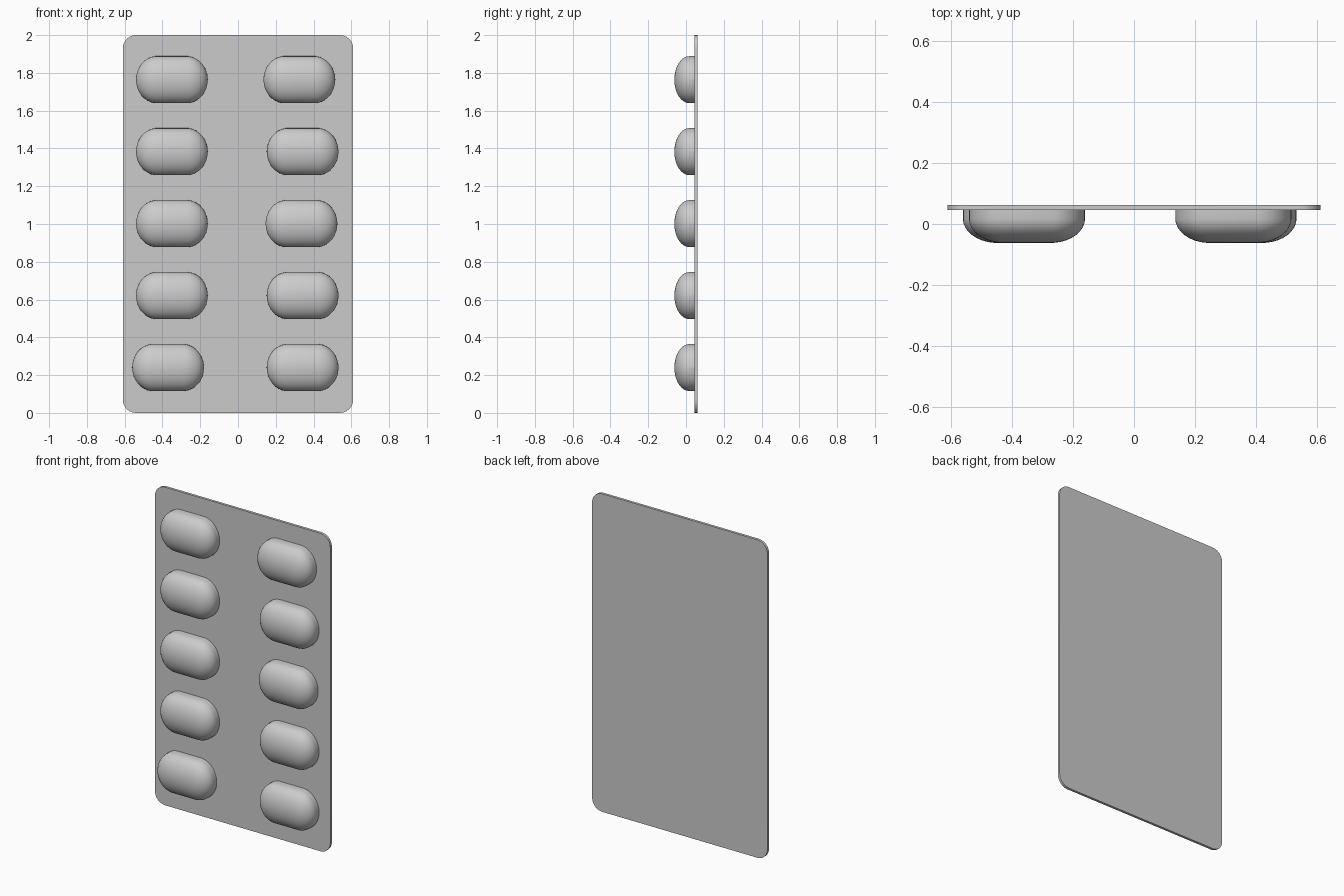
import bpy, bmesh, math
from mathutils import Matrix

cube = bpy.data.objects.get("Cube")
if cube:
    bpy.data.objects.remove(cube, do_unlink=True)


def make_material(name, colour):
    mat = bpy.data.materials.new(name)
    mat.use_nodes = True
    mat.diffuse_color = colour
    mat.node_tree.nodes["Principled BSDF"].inputs["Base Color"].default_value = colour
    return mat


FOIL = make_material("foil grey", (0.6, 0.6, 0.6, 1))
PLATE_FRONT, PLATE_BACK = 0.046, 0.062


def add_object(name, bm, location):
    bmesh.ops.recalc_face_normals(bm, faces=bm.faces)
    mesh = bpy.data.meshes.new(name)
    bm.to_mesh(mesh)
    bm.free()
    mesh.materials.append(FOIL)
    obj = bpy.data.objects.new(name, mesh)
    obj.location = location
    bpy.context.collection.objects.link(obj)
    bpy.ops.object.select_all(action='DESELECT')
    obj.select_set(True)
    bpy.context.view_layer.objects.active = obj
    bpy.ops.object.shade_smooth_by_angle(angle=math.radians(35))
    return obj


# Backing sheet with rounded corners
bm = bmesh.new()
bmesh.ops.create_cube(bm, size=1)
bmesh.ops.scale(bm, vec=(1.22, PLATE_BACK - PLATE_FRONT, 2), verts=bm.verts)
corners = [e for e in bm.edges if abs(e.verts[0].co.y - e.verts[1].co.y) > 0.001]
bmesh.ops.bevel(bm, geom=corners, offset=0.07, segments=6, profile=0.5, affect='EDGES')
add_object("backing_sheet", bm, (0, (PLATE_FRONT + PLATE_BACK) / 2, 1))


# Capsule-shaped blister: stretched dome with a short straight wall behind it
def add_blister(name, x, z):
    bm = bmesh.new()
    bmesh.ops.create_uvsphere(bm, u_segments=32, v_segments=17, radius=1)
    bmesh.ops.rotate(bm, verts=bm.verts, matrix=Matrix.Rotation(math.pi / 2, 3, 'Y'))
    bmesh.ops.scale(bm, vec=(0.113, 0.08, 0.125), verts=bm.verts)
    for v in bm.verts:
        v.co.x += math.copysign(0.077, v.co.x)
    bmesh.ops.bisect_plane(bm, geom=bm.verts[:] + bm.edges[:] + bm.faces[:],
                           plane_co=(0, 0, 0), plane_no=(0, 1, 0), clear_outer=True)
    rim = [e for e in bm.edges if e.is_boundary]
    wall = bmesh.ops.extrude_edge_only(bm, edges=rim)["geom"]
    dome_y = -0.062 + 0.08
    for v in wall:
        if isinstance(v, bmesh.types.BMVert):
            v.co.y = PLATE_FRONT + 0.002 - dome_y
    add_object(name, bm, (x, dome_y, z))


# Two slightly uneven columns, listed from bottom to top
columns = {
    "right": (-0.37, -0.35, -0.35, -0.35, -0.35),
    "left": (0.342, 0.342, 0.336, 0.342, 0.325),
}
for side, centres in columns.items():
    for row, x in enumerate(centres):
        add_blister(f"blister_{side}_{row + 1}", x, 0.24 + 0.381 * row)
